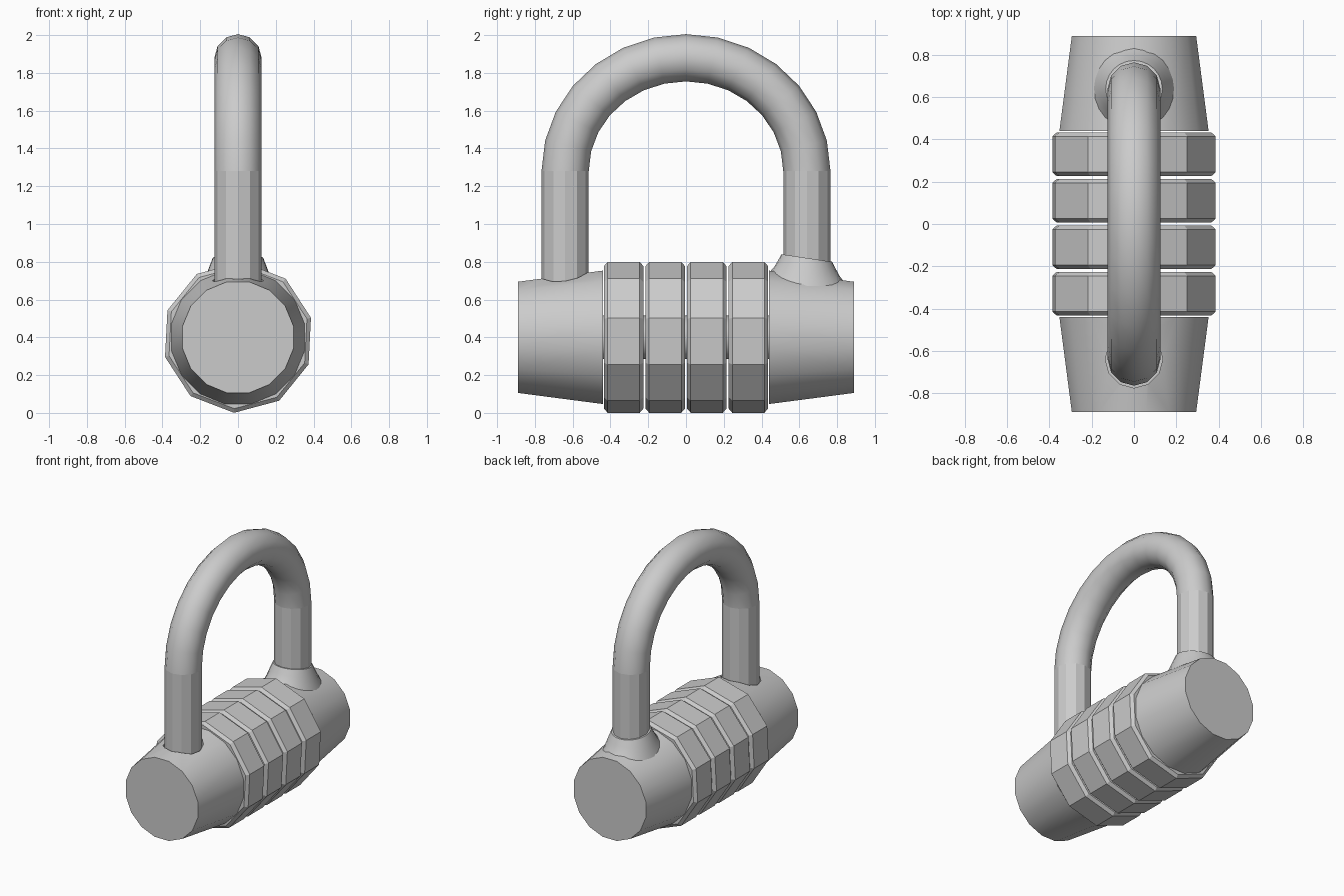
import bpy, bmesh
from math import sin, cos, pi, sqrt, radians

if "Cube" in bpy.data.objects:
    bpy.data.objects.remove(bpy.data.objects["Cube"])

AXIS_Z = 0.4     # height of the barrel axis
LEG_Y = 0.64     # distance of the shackle legs from the middle


def make(name, rings, smooth=True, angle=35):
    """Skin a list of vertex rings and close both ends."""
    bm = bmesh.new()
    loops = [[bm.verts.new(p) for p in ring] for ring in rings]
    n = len(loops[0])
    for a, b in zip(loops, loops[1:]):
        for i in range(n):
            j = (i + 1) % n
            bm.faces.new((a[i], a[j], b[j], b[i]))
    bm.faces.new(loops[0])
    bm.faces.new(loops[-1])
    bmesh.ops.recalc_face_normals(bm, faces=bm.faces)
    me = bpy.data.meshes.new(name)
    bm.to_mesh(me)
    bm.free()
    ob = bpy.data.objects.new(name, me)
    bpy.context.collection.objects.link(ob)
    if smooth:
        shade(ob, angle)
    return ob


def shade(ob, angle=35):
    bpy.ops.object.select_all(action='DESELECT')
    ob.select_set(True)
    bpy.context.view_layer.objects.active = ob
    bpy.ops.object.shade_smooth_by_angle(angle=radians(angle))


def barrel(name, profile, n, phase, smooth=True):
    """Lathe (y, radius) pairs around the barrel axis."""
    rings = [[(r * cos(phase + 2 * pi * i / n), y, AXIS_Z + r * sin(phase + 2 * pi * i / n))
              for i in range(n)] for y, r in profile]
    return make(name, rings, smooth)


# Core spindle, just visible in the gaps between dials
barrel("core_spindle", [(-0.5, 0.115), (0.5, 0.115)], 16, 0)

# Four ten-sided number dials with chamfered rims
for k in range(4):
    c = -0.33 + 0.22 * k
    barrel(f"dial_{k + 1}", [(c - 0.104, 0.378), (c - 0.085, 0.4),
                             (c + 0.085, 0.4), (c + 0.104, 0.378)], 10, radians(-93), False)

# Tapered end caps
front_cap = barrel("front_cap", [(-0.89, 0.3), (-0.44, 0.36)], 16, pi / 16)
barrel("back_cap", [(0.89, 0.3), (0.44, 0.36)], 16, pi / 16)

# Socket in the front cap for the loose leg
cutter = make("socket_cutter", [[(0.136 * cos(2 * pi * i / 12), -LEG_Y + 0.136 * sin(2 * pi * i / 12), z)
                                 for i in range(12)] for z in (0.5, 1.0)], False)
mod = front_cap.modifiers.new("socket", 'BOOLEAN')
mod.operation = 'DIFFERENCE'
mod.solver = 'EXACT'
mod.object = cutter
bpy.context.view_layer.objects.active = front_cap
bpy.ops.object.modifier_apply(modifier=mod.name)
bpy.data.objects.remove(cutter)
shade(front_cap)

# Flared collar on the back cap, draped onto the cap and sloping at its top
rings = []
for r, t in ((0.196, 0.0), (0.175, 0.25), (0.155, 0.6), (0.134, 1.0)):
    ring = []
    for i in range(24):
        x, y = r * cos(2 * pi * i / 24), LEG_Y + r * sin(2 * pi * i / 24)
        cap_r = 0.36 - 0.06 * (y - 0.44) / 0.45
        low = AXIS_Z + sqrt(cap_r ** 2 - x * x) - 0.012
        high = 0.82 - 0.15 * (y - LEG_Y)
        ring.append((x, y, low + (high - low) * t))
    rings.append(ring)
make("shackle_collar", rings)

# Shackle: straight faceted legs joined by a smooth arch
SEG = 14
path = [(-LEG_Y, 0.52, 0.0)]
path += [(-LEG_Y * cos(pi * k / SEG), 1.28 + 0.6 * sin(pi * k / SEG), pi * k / SEG)
         for k in range(SEG + 1)]
path.append((LEG_Y, 0.52, pi))
R = 0.125
rings = [[(R * cos(2 * pi * i / 12), y - R * sin(2 * pi * i / 12) * cos(a),
           z + R * sin(2 * pi * i / 12) * sin(a)) for i in range(12)] for y, z, a in path]
shackle = make("shackle", rings)
for p in shackle.data.polygons:
    p.use_smooth = p.center.z > 1.25
